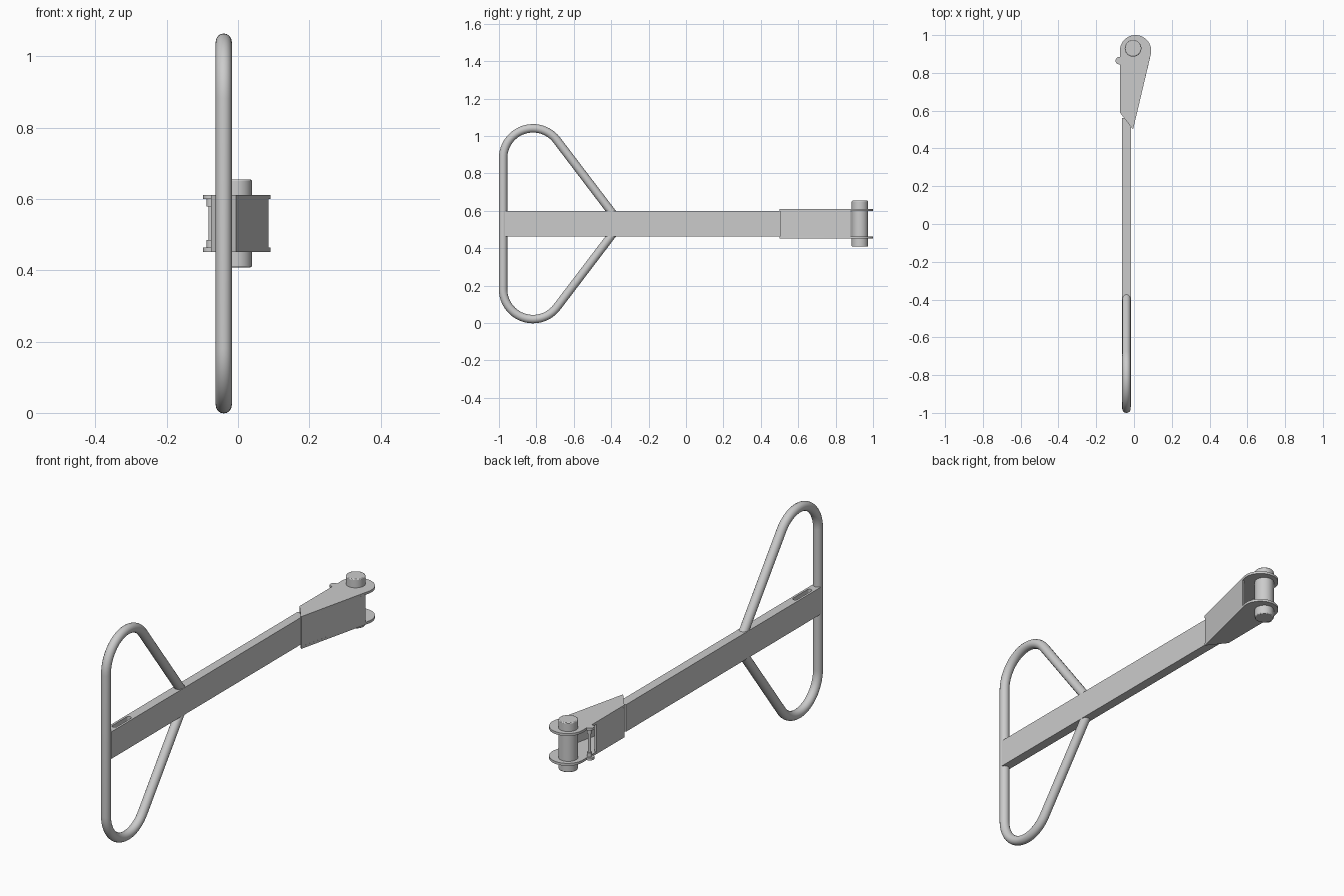
import bpy, bmesh
from math import cos, sin, radians, pi

if "Cube" in bpy.data.objects:
    bpy.data.objects.remove(bpy.data.objects["Cube"])

MID_Z = 0.531          # the whole arm is symmetric about this height
BAR_X = -0.04


def arc(cx, cy, r, a0, a1, n):
    """Points along an arc, angles in degrees."""
    return [(cx + r * cos(radians(a0 + (a1 - a0) * i / n)),
             cy + r * sin(radians(a0 + (a1 - a0) * i / n))) for i in range(n + 1)]


def prism(name, outline, z0, z1):
    """Extrude an xy outline from z0 to z1."""
    bm = bmesh.new()
    face = bm.faces.new([bm.verts.new((x, y, z0)) for x, y in outline])
    top = bmesh.ops.extrude_face_region(bm, geom=[face])
    verts = [v for v in top["geom"] if isinstance(v, bmesh.types.BMVert)]
    bmesh.ops.translate(bm, verts=verts, vec=(0, 0, z1 - z0))
    bmesh.ops.recalc_face_normals(bm, faces=bm.faces)
    mesh = bpy.data.meshes.new(name)
    bm.to_mesh(mesh)
    bm.free()
    ob = bpy.data.objects.new(name, mesh)
    bpy.context.collection.objects.link(ob)
    return ob


def smooth(ob):
    bpy.ops.object.select_all(action='DESELECT')
    ob.select_set(True)
    bpy.context.view_layer.objects.active = ob
    bpy.ops.object.shade_smooth_by_angle(angle=radians(35))


def rod(name, x, y, r, z0, z1, bevel=0.0, sides=32):
    bpy.ops.mesh.primitive_cylinder_add(vertices=sides, radius=r, depth=z1 - z0,
                                        location=(x, y, (z0 + z1) / 2))
    ob = bpy.context.object
    ob.name = name
    if bevel:
        mod = ob.modifiers.new("Bevel", 'BEVEL')
        mod.width, mod.segments = bevel, 2
    smooth(ob)
    return ob


# Main bar with a rounded slot near the handle end
bar = prism("main_bar", [(-0.063, -0.968), (-0.017, -0.968), (-0.017, 0.56), (-0.063, 0.56)],
            MID_Z - 0.067, MID_Z + 0.067)
slot = prism("slot_cutter", arc(BAR_X, -0.80, 0.012, 0, 180, 8) + arc(BAR_X, -0.91, 0.012, 180, 360, 8),
             MID_Z + 0.02, MID_Z + 0.10)
slot.hide_render = True
cut = bar.modifiers.new("Slot", 'BOOLEAN')
cut.operation, cut.solver, cut.object = 'DIFFERENCE', 'EXACT', slot
bpy.context.view_layer.objects.active = bar
bpy.ops.object.modifier_apply(modifier=cut.name)
bpy.data.objects.remove(slot)

# Bent tube handle: one half in (y, z above middle), mirrored for the other half
half = arc(-0.818, 0.35, 0.16, 180, 37.5, 24) + [(-0.385, 0.045)]
path = [(y, -z) for y, z in reversed(half)] + half
curve = bpy.data.curves.new("handle_loop", 'CURVE')
curve.dimensions = '3D'
curve.bevel_depth, curve.bevel_resolution = 0.0225, 6
curve.use_fill_caps = True
spline = curve.splines.new('POLY')
spline.points.add(len(path) - 1)
for p, (y, z) in zip(spline.points, path):
    p.co = (BAR_X, y, MID_Z + z, 1)
handle = bpy.data.objects.new("handle_loop", curve)
bpy.context.collection.objects.link(handle)
bpy.ops.object.select_all(action='DESELECT')
handle.select_set(True)
bpy.context.view_layer.objects.active = handle
bpy.ops.object.convert(target='MESH')
smooth(bpy.context.object)

# Bracket walls: open towards the pivot pin
prism("bracket_walls", [(-0.075, 0.81), (-0.075, 0.59), (-0.005, 0.503), (0.085, 0.88),
                        (0.075, 0.88), (-0.006, 0.535), (-0.065, 0.60), (-0.065, 0.81)],
      MID_Z - 0.07, MID_Z + 0.07)

# Top and bottom bracket plates with rounded end and latch lug
plate = ([(-0.005, 0.5)] + arc(0.008, 0.917, 0.083, -13, 180, 32)
         + arc(-0.078, 0.865, 0.02, 80, 280, 12) + [(-0.075, 0.59)])
for name, z in (("top_plate", 0.068), ("bottom_plate", -0.08)):
    smooth(prism(name, plate, MID_Z + z, MID_Z + z + 0.012))

# Pivot pin through both plates
rod("pivot_pin", -0.005, 0.93, 0.044, MID_Z - 0.123, MID_Z + 0.123, bevel=0.004, sides=48)

# Latch rod between the lugs with a collar at each end
rod("latch_rod", -0.076, 0.865, 0.007, MID_Z - 0.07, MID_Z + 0.07, sides=16)
for name, s in (("upper_collar", 1), ("lower_collar", -1)):
    z = MID_Z + s * 0.058
    rod(name, -0.076, 0.865, 0.012, z - 0.011, z + 0.011, sides=16)
